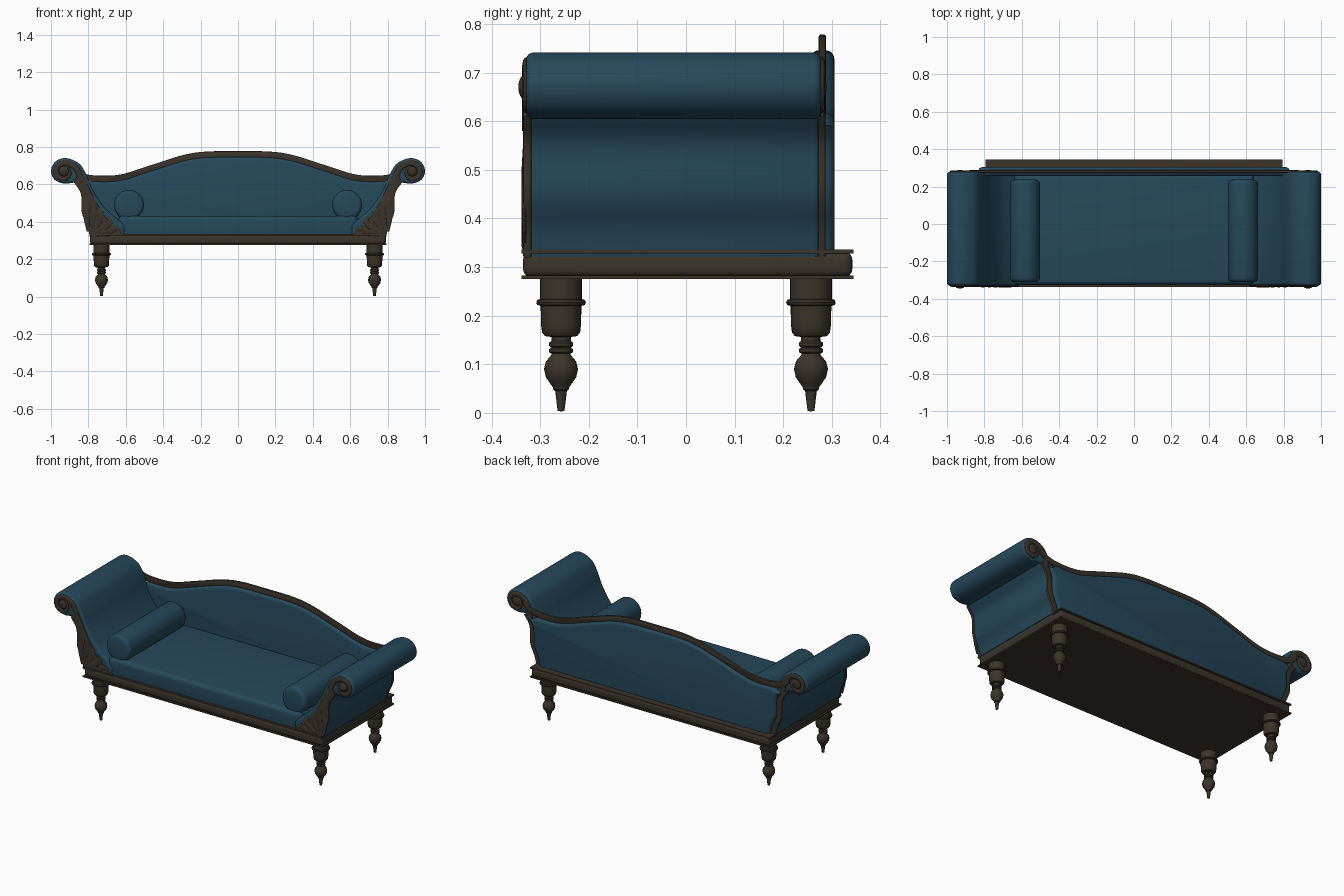
import bpy, bmesh, math
from mathutils import Matrix, Vector

if "Cube" in bpy.data.objects:
    bpy.data.objects.remove(bpy.data.objects["Cube"])


def material(name, rgb):
    m = bpy.data.materials.new(name)
    m.diffuse_color = (*rgb, 1)
    m.use_nodes = True
    m.node_tree.nodes["Principled BSDF"].inputs["Base Color"].default_value = m.diffuse_color
    return m


BLUE = material("blue upholstery", (0.019, 0.066, 0.105))
WOOD = material("dark wood", (0.045, 0.034, 0.024))


def smooth(pts, n=6):
    """Catmull-Rom curve through 2D points."""
    p = [Vector(q) for q in pts]
    p = [2 * p[0] - p[1]] + p + [2 * p[-1] - p[-2]]
    out = []
    for a, b, c, d in zip(p, p[1:], p[2:], p[3:]):
        for i in range(n):
            t = i / n
            q = 0.5 * (2 * b + (c - a) * t + (2 * a - 5 * b + 4 * c - d) * t * t
                       + (3 * b - a - 3 * c + d) * t ** 3)
            out.append((q.x, q.y))
    return out + [(p[-2].x, p[-2].y)]


def finish(bm, name, mat, mirror=(False, False)):
    bmesh.ops.recalc_face_normals(bm, faces=bm.faces[:])
    me = bpy.data.meshes.new(name)
    bm.to_mesh(me)
    bm.free()
    me.materials.append(mat)
    ob = bpy.data.objects.new(name, me)
    bpy.context.collection.objects.link(ob)
    if any(mirror):
        mod = ob.modifiers.new("mirror", 'MIRROR')
        mod.use_axis = (mirror[0], mirror[1], False)
    return ob


def prism(name, outline, y0, y1, mat, bevel=0.0, mirror=False, segs=4):
    """Extrude an x-z outline along y and round the rims."""
    bm = bmesh.new()
    f = bm.faces.new([bm.verts.new((x, y0, z)) for x, z in outline])
    ext = bmesh.ops.extrude_face_region(bm, geom=[f])["geom"]
    for v in ext:
        if isinstance(v, bmesh.types.BMVert):
            v.co.y = y1
    bmesh.ops.recalc_face_normals(bm, faces=bm.faces[:])
    if bevel:
        rims = [e for e in bm.edges if abs(e.verts[0].co.y - e.verts[1].co.y) < 1e-6]
        bmesh.ops.bevel(bm, geom=rims, offset=bevel, segments=segs, profile=0.5,
                        affect='EDGES', clamp_overlap=False)
    return finish(bm, name, mat, (mirror, False))


def box(name, lo, hi, mat, bevel=0.0):
    bm = bmesh.new()
    bmesh.ops.create_cube(bm, size=1)
    for v in bm.verts:
        v.co = [a if c < 0 else b for c, a, b in zip(v.co, lo, hi)]
    if bevel:
        bmesh.ops.bevel(bm, geom=bm.edges[:], offset=bevel, segments=5, profile=0.5,
                        affect='EDGES')
    return finish(bm, name, mat)


def tube(name, pts, y, depth, radii, mat=WOOD, flat=0.5):
    """Flattened carved strand along an x-z path, built on both sides."""
    path = smooth(pts)
    for s, side in ((1, "left"), (-1, "right")):
        cu = bpy.data.curves.new(name, 'CURVE')
        cu.dimensions = '3D'
        cu.bevel_depth = depth
        cu.bevel_resolution = 3
        cu.use_fill_caps = True
        sp = cu.splines.new('POLY')
        sp.points.add(len(path) - 1)
        for i, (x, z) in enumerate(path):
            t = i / (len(path) - 1) * (len(radii) - 1)
            k = min(int(t), len(radii) - 2)
            sp.points[i].co = (s * x, 0, z, 1)
            sp.points[i].radius = radii[k] + (radii[k + 1] - radii[k]) * (t - k)
        cu.materials.append(mat)
        ob = bpy.data.objects.new(side + "_" + name, cu)
        bpy.context.collection.objects.link(ob)
        ob.location.y = y
        ob.scale.y = flat
        bpy.ops.object.select_all(action='DESELECT')
        ob.select_set(True)
        bpy.context.view_layer.objects.active = ob
        bpy.ops.object.convert(target='MESH')


# turned legs
leg = [(0, 0.003), (0.007, 0.004), (0.009, 0.02), (0.012, 0.045), (0.016, 0.048),
       (0.017, 0.053), (0.022, 0.06), (0.031, 0.073), (0.035, 0.09), (0.031, 0.106),
       (0.02, 0.119), (0.019, 0.122), (0.025, 0.125), (0.025, 0.131), (0.02, 0.134),
       (0.025, 0.138), (0.025, 0.144), (0.02, 0.148), (0.02, 0.156), (0.033, 0.158),
       (0.039, 0.165), (0.041, 0.18), (0.042, 0.22), (0.049, 0.222), (0.051, 0.227),
       (0.049, 0.232), (0.043, 0.234), (0.043, 0.285)]
bm = bmesh.new()
vs = [bm.verts.new((r, 0, z)) for r, z in leg]
es = [bm.edges.new(p) for p in zip(vs, vs[1:])]
bmesh.ops.spin(bm, geom=vs + es, cent=(0, 0, 0), axis=(0, 0, 1), angle=2 * math.pi, steps=28)
bmesh.ops.remove_doubles(bm, verts=bm.verts[:], dist=1e-5)
bmesh.ops.translate(bm, verts=bm.verts[:], vec=(-0.73, -0.257, 0))
finish(bm, "legs", WOOD, (True, True))

# moulded base rail
box("rail_lower_lip", (-0.795, -0.338, 0.275), (0.795, 0.345, 0.283), WOOD)
box("rail_moulding", (-0.791, -0.335, 0.279), (0.791, 0.342, 0.332), WOOD, 0.017)
box("rail_upper_lip", (-0.795, -0.338, 0.328), (0.795, 0.345, 0.336), WOOD)

# seat cushion
box("seat", (-0.64, -0.325, 0.315), (0.64, 0.268, 0.432), BLUE, 0.025)

# scrolled arms
inner = [(-0.605, 0.385), (-0.65, 0.42), (-0.715, 0.48), (-0.775, 0.57), (-0.81, 0.65),
         (-0.85, 0.712), (-0.92, 0.741), (-0.977, 0.722), (-1.0, 0.672), (-0.98, 0.625),
         (-0.93, 0.605), (-0.875, 0.61)]
outer = [(-0.875, 0.61), (-0.838, 0.55), (-0.833, 0.45), (-0.805, 0.38), (-0.79, 0.32)]
prism("arms", [(-0.605, 0.32)] + smooth(inner)[:-1] + smooth(outer),
      -0.329, 0.278, BLUE, 0.015, True)

# front arm facings
rim = smooth(outer)
facing_in = smooth([(-0.612, 0.33), (-0.66, 0.372), (-0.705, 0.42), (-0.75, 0.49),
                    (-0.79, 0.57), (-0.825, 0.64), (-0.85, 0.67)])
prism("front_arm_facings", facing_in + [(x - 0.002, z) for x, z in rim],
      -0.335, -0.318, WOOD, 0.003, True, 2)

# back stiles along the arm edges
prism("back_stiles", [(x - 0.002, z) for x, z in rim]
      + [(x + 0.036, z) for x, z in reversed(rim)], 0.272, 0.287, WOOD, 0.003, True, 2)

# volutes and bosses at both ends of the rolls
volute = [(-0.838, 0.58), (-0.845, 0.645), (-0.875, 0.695), (-0.925, 0.716),
          (-0.968, 0.69), (-0.966, 0.645), (-0.928, 0.63), (-0.903, 0.655),
          (-0.912, 0.685), (-0.935, 0.685)]
for label, y in (("front", -0.329), ("back", 0.279)):
    tube(label + "_volute", volute, y, 0.016, [1.0, 1.0, 0.9, 0.8, 0.6])
    bm = bmesh.new()
    bmesh.ops.create_uvsphere(bm, u_segments=20, v_segments=12, radius=1,
                              matrix=Matrix.Translation((-0.93, y, 0.67))
                              @ Matrix.Diagonal((0.027, 0.016 if y < 0 else 0.01, 0.027, 1)))
    finish(bm, label + "_bosses", WOOD, (True, False))

# carved leaves on the front facings
leaves = [
    [(-0.8, 0.35), (-0.81, 0.43), (-0.8, 0.5), (-0.825, 0.56)],
    [(-0.79, 0.35), (-0.775, 0.43), (-0.77, 0.49), (-0.79, 0.54)],
    [(-0.78, 0.35), (-0.745, 0.4), (-0.732, 0.445), (-0.755, 0.475)],
    [(-0.77, 0.345), (-0.715, 0.37), (-0.685, 0.4), (-0.7, 0.425)],
    [(-0.75, 0.345), (-0.69, 0.35), (-0.655, 0.365), (-0.625, 0.345)],
]
for pts in leaves:
    tube("carved_leaf", pts, -0.333, 0.018, [0.5, 1.0, 0.9, 0.3], flat=0.32)

# serpentine crest rail
half = [(-0.885, 0.7), (-0.84, 0.665), (-0.765, 0.648), (-0.63, 0.653), (-0.475, 0.7),
        (-0.305, 0.754), (-0.18, 0.775), (0, 0.778)]
crest = smooth(half + [(-x, z) for x, z in reversed(half[:-1])])
prism("crest_rail", crest + [(x, z - 0.036) for x, z in reversed(crest)],
      0.273, 0.288, WOOD, 0.004, False, 2)

# padded back
side = [(x + 0.03, z) for x, z in rim if z < 0.6]
top = [(x, z - 0.032) for x, z in crest if abs(x) < 0.79]
prism("back_cushion", list(reversed(side)) + top + [(-x, z) for x, z in side],
      0.256, 0.305, BLUE, 0.018)

# bolsters
ring = [(-0.583 + 0.08 * math.cos(a * math.pi / 20), 0.49 + 0.08 * math.sin(a * math.pi / 20))
        for a in range(40)]
prism("bolsters", ring, -0.31, 0.237, BLUE, 0.022, True)

# smooth shading with sharp edges kept
bpy.ops.object.select_all(action='DESELECT')
for ob in bpy.context.collection.objects:
    if ob.type == 'MESH':
        ob.select_set(True)
        bpy.context.view_layer.objects.active = ob
bpy.ops.object.shade_smooth_by_angle(angle=math.radians(40))
